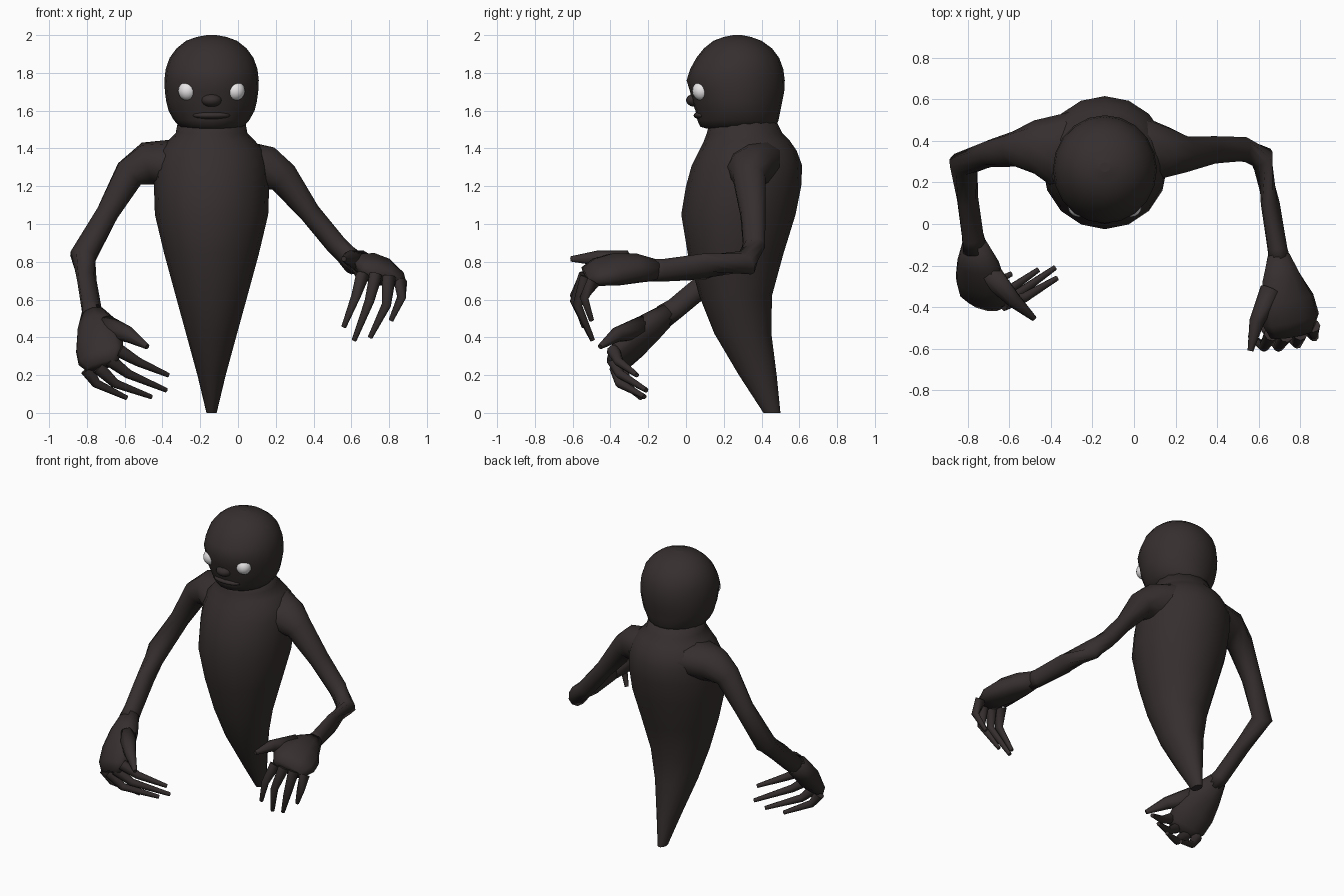
import bpy, bmesh, math
from mathutils import Vector

CX = -0.14  # centre line of body and head


def material(name, rgb):
    m = bpy.data.materials.new(name)
    m.diffuse_color = (*rgb, 1)
    return m


DARK = material("dark_skin", (0.037, 0.028, 0.028))
WHITE = material("eye_white", (0.8, 0.78, 0.78))


def loft(name, rings, n, mat=DARK):
    """Skin rings given as (centre, half axis u, half axis v)."""
    bm = bmesh.new()
    loops = []
    for c, u, v in rings:
        loops.append([bm.verts.new(c + u * math.cos(2 * math.pi * i / n)
                                   + v * math.sin(2 * math.pi * i / n)) for i in range(n)])
    for a, b in zip(loops, loops[1:]):
        for i in range(n):
            j = (i + 1) % n
            bm.faces.new((a[i], a[j], b[j], b[i]))
    bm.faces.new(loops[0])
    bm.faces.new(loops[-1])
    bmesh.ops.recalc_face_normals(bm, faces=bm.faces)
    for f in bm.faces:
        f.smooth = len(f.verts) == 4 or f.calc_area() > 0.004
    me = bpy.data.meshes.new(name)
    bm.to_mesh(me)
    bm.free()
    me.materials.append(mat)
    ob = bpy.data.objects.new(name, me)
    bpy.context.collection.objects.link(ob)
    return ob


def stack(name, rows, n):
    """Horizontal rings: z, half width, front y, back y."""
    return loft(name, [(Vector((CX, (f + b) / 2, z)), Vector((w, 0, 0)), Vector((0, (b - f) / 2, 0)))
                       for z, w, f, b in rows], n)


def limb(name, pts, axis, n=8):
    """Tube through points (x, y, z, half width, half thickness)."""
    P = [Vector(p[:3]) for p in pts]
    rings = []
    for i, p in enumerate(pts):
        t = Vector()
        if i > 0:
            t += (P[i] - P[i - 1]).normalized()
        if i < len(P) - 1:
            t += (P[i + 1] - P[i]).normalized()
        t.normalize()
        a = Vector(axis)
        u = (a - t * a.dot(t)).normalized()
        rings.append((P[i], u * p[3], t.cross(u) * p[4]))
    return loft(name, rings, n)


def ball(name, loc, size, mat):
    bm = bmesh.new()
    bmesh.ops.create_uvsphere(bm, u_segments=16, v_segments=10, radius=1)
    for v in bm.verts:
        v.co = Vector(loc) + Vector([a * b for a, b in zip(v.co, size)])
    for f in bm.faces:
        f.smooth = True
    me = bpy.data.meshes.new(name)
    bm.to_mesh(me)
    bm.free()
    me.materials.append(mat)
    bpy.context.collection.objects.link(bpy.data.objects.new(name, me))


def finger(name, base, mid, tip):
    limb(name, [(*base, .036, .036), (*mid, .025, .025), (*tip, .013, .013)], (0.3, 0.5, 0.8), 8)


# Tapering torso, ending in a small point at the ground
stack("torso", [
    (0, .027, .41, .50), (.2, .075, .28, .48), (.42, .135, .15, .452), (.62, .19, .07, .455),
    (.84, .25, .01, .515), (1.05, .30, -.025, .58), (1.2, .305, 0, .61), (1.31, .30, .03, .615),
    (1.39, .275, .07, .585), (1.44, .23, .095, .55), (1.48, .19, .11, .51), (1.56, .175, .13, .47)], 16)

# Head with brow, nose bridge and chin worked into the front profile
stack("head", [
    (1.505, .12, .11, .44), (1.515, .17, .075, .475), (1.55, .20, .06, .49), (1.60, .228, .05, .50),
    (1.65, .24, .03, .51), (1.70, .247, .022, .52), (1.76, .25, .003, .523), (1.82, .243, .022, .515),
    (1.88, .222, .055, .493), (1.93, .185, .095, .455), (1.97, .135, .145, .40),
    (1.99, .08, .20, .345), (2.0, .025, .25, .295)], 20)
ball("nose", (CX, .05, 1.655), (.055, .05, .035), DARK)
ball("lower_lip", (CX, .085, 1.575), (.10, .045, .022), DARK)
for s, side in ((-1, "left"), (1, "right")):
    ball(side + "_eye", (CX + s * .127, .083, 1.705), (.05, .05, .052), WHITE)

# Arms from shoulder through elbow to wrist
limb("left_arm", [
    (-.22, .35, 1.30, .22, .12), (-.36, .35, 1.32, .185, .125), (-.48, .37, 1.32, .13, .115),
    (-.575, .36, 1.265, .085, .085), (-.69, .34, 1.06, .066, .062), (-.82, .29, .83, .066, .072),
    (-.80, .12, .70, .062, .05), (-.775, -.06, .55, .06, .052), (-.765, -.12, .51, .065, .06)],
    (.1, 1, .2), 10)
limb("right_arm", [
    (-.06, .35, 1.28, .22, .12), (.06, .35, 1.30, .175, .125), (.16, .345, 1.295, .125, .115),
    (.24, .335, 1.245, .09, .085), (.38, .355, 1.06, .07, .055), (.52, .36, .89, .062, .055),
    (.615, .32, .795, .06, .07), (.655, .10, .775, .07, .045), (.69, -.12, .755, .06, .048),
    (.70, -.18, .755, .06, .055)], (-.1, 1, .6), 10)

# Left hand: palm, curled fingers, thumb
limb("left_palm", [
    (-.77, -.09, .53, .06, .055), (-.75, -.19, .455, .11, .075), (-.735, -.28, .37, .135, .075),
    (-.725, -.35, .295, .13, .06), (-.72, -.385, .25, .09, .035)], (.85, -.2, .35), 10)
finger("left_index", (-.63, -.385, .33), (-.53, -.355, .27), (-.37, -.26, .20))
finger("left_middle", (-.68, -.385, .28), (-.58, -.35, .205), (-.38, -.21, .12))
finger("left_ring", (-.74, -.37, .24), (-.65, -.35, .155), (-.46, -.22, .085))
finger("left_little", (-.80, -.335, .23), (-.75, -.32, .155), (-.59, -.24, .08))
limb("left_thumb", [(-.70, -.23, .45, .07, .06), (-.58, -.365, .415, .042, .038),
                    (-.48, -.455, .35, .014, .014)], (0, .3, 1))

# Right hand: palm, hanging fingers, thumb
limb("right_palm", [
    (.695, -.15, .755, .055, .055), (.71, -.26, .765, .10, .075), (.735, -.37, .76, .14, .08),
    (.755, -.46, .745, .145, .065), (.76, -.53, .72, .11, .045)], (.9, 0, -.35), 10)
finger("right_index", (.66, -.53, .73), (.625, -.59, .62), (.56, -.54, .455))
finger("right_middle", (.73, -.535, .73), (.695, -.59, .59), (.615, -.495, .385))
finger("right_ring", (.80, -.525, .72), (.785, -.575, .57), (.70, -.50, .40))
finger("right_little", (.86, -.49, .695), (.865, -.54, .61), (.81, -.50, .49))
limb("right_thumb", [(.66, -.32, .79, .07, .055), (.59, -.47, .82, .04, .036),
                     (.56, -.61, .815, .014, .014)], (0, 0, 1))
